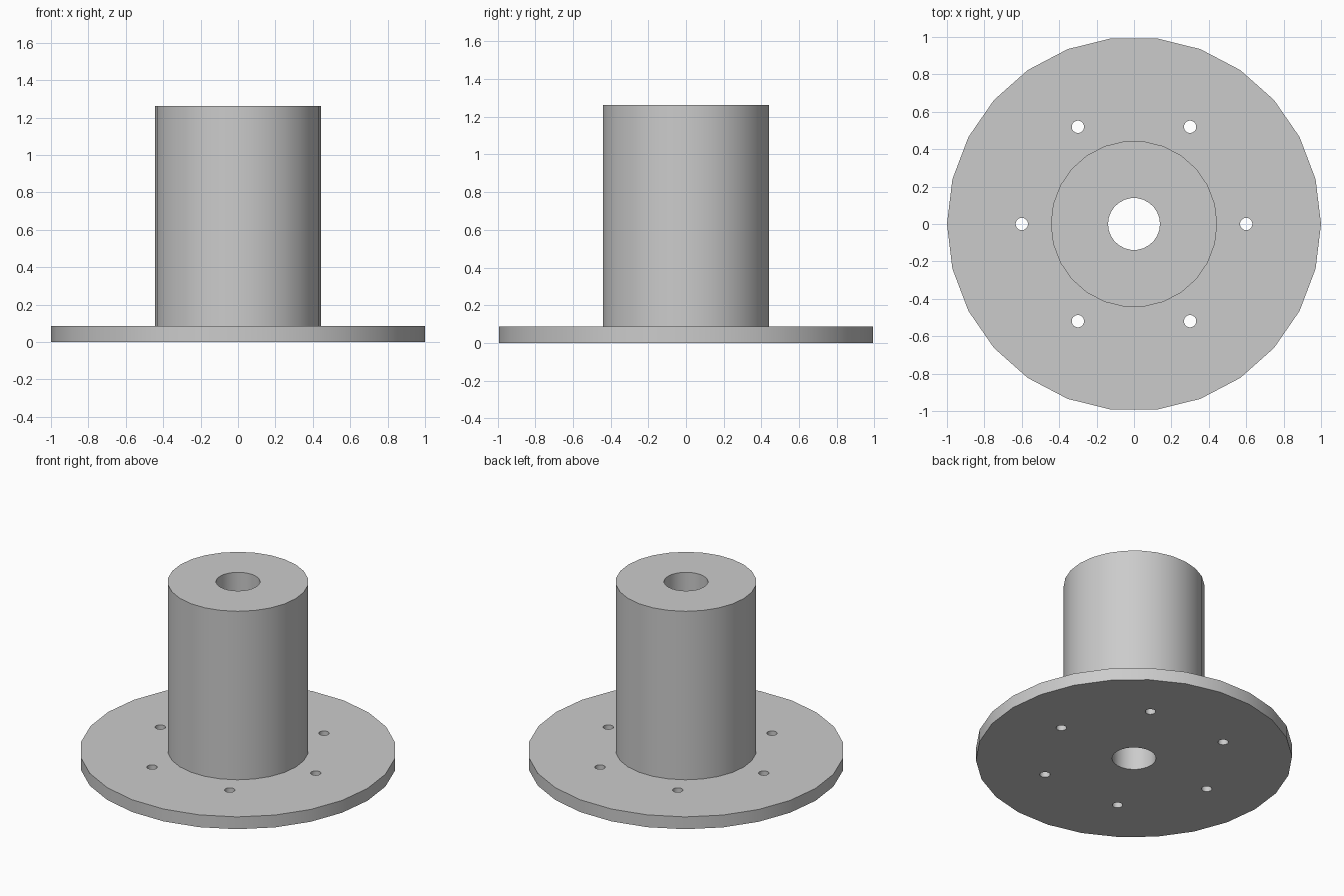
import bpy
import bmesh
from math import cos, sin, pi, radians
from mathutils import Matrix, Vector

SIDES = 26
BORE_R, HUB_R, FLANGE_R = 0.139, 0.445, 1.0
FLANGE_TOP, HUB_TOP = 0.086, 1.262
BOLT_CIRCLE_R, BOLT_R, BOLTS = 0.6, 0.033, 6

cube = bpy.data.objects.get("Cube")
if cube:
    bpy.data.objects.remove(cube, do_unlink=True)

grey = bpy.data.materials.new("light grey")
grey.use_nodes = True
colour = (0.6, 0.6, 0.6, 1)
grey.diffuse_color = colour
grey.node_tree.nodes["Principled BSDF"].inputs["Base Color"].default_value = colour


def make_object(name, bm):
    bmesh.ops.recalc_face_normals(bm, faces=bm.faces)
    mesh = bpy.data.meshes.new(name)
    bm.to_mesh(mesh)
    bm.free()
    mesh.materials.append(grey)
    obj = bpy.data.objects.new(name, mesh)
    bpy.context.collection.objects.link(obj)
    return obj


# Flange and hub with a through bore, turned from one closed profile
profile = [(BORE_R, 0), (FLANGE_R, 0), (FLANGE_R, FLANGE_TOP),
           (HUB_R, FLANGE_TOP), (HUB_R, HUB_TOP), (BORE_R, HUB_TOP)]
bm = bmesh.new()
rings = []
for i in range(SIDES):
    a = 2 * pi * i / SIDES
    rings.append([bm.verts.new((r * cos(a), r * sin(a), z)) for r, z in profile])
for i, ring in enumerate(rings):
    following = rings[(i + 1) % SIDES]
    for j in range(len(profile)):
        k = (j + 1) % len(profile)
        bm.faces.new((ring[j], following[j], following[k], ring[k]))
body = make_object("flanged_hub", bm)

# Cutter for the ring of bolt holes
bm = bmesh.new()
for i in range(BOLTS):
    a = 2 * pi * i / BOLTS
    place = Vector((BOLT_CIRCLE_R * cos(a), BOLT_CIRCLE_R * sin(a), FLANGE_TOP / 2))
    bmesh.ops.create_cone(bm, cap_ends=True, segments=SIDES, radius1=BOLT_R,
                          radius2=BOLT_R, depth=FLANGE_TOP * 3,
                          matrix=Matrix.Translation(place))
cutter = make_object("bolt_hole_cutter", bm)
cutter.hide_render = True

# Drill the holes, then smooth the round walls
drill = body.modifiers.new("bolt holes", "BOOLEAN")
drill.operation = "DIFFERENCE"
drill.solver = "EXACT"
drill.object = cutter
bpy.ops.object.select_all(action="DESELECT")
body.select_set(True)
bpy.context.view_layer.objects.active = body
bpy.ops.object.modifier_apply(modifier=drill.name)
bpy.data.objects.remove(cutter, do_unlink=True)
bpy.ops.object.shade_smooth_by_angle(angle=radians(30))
